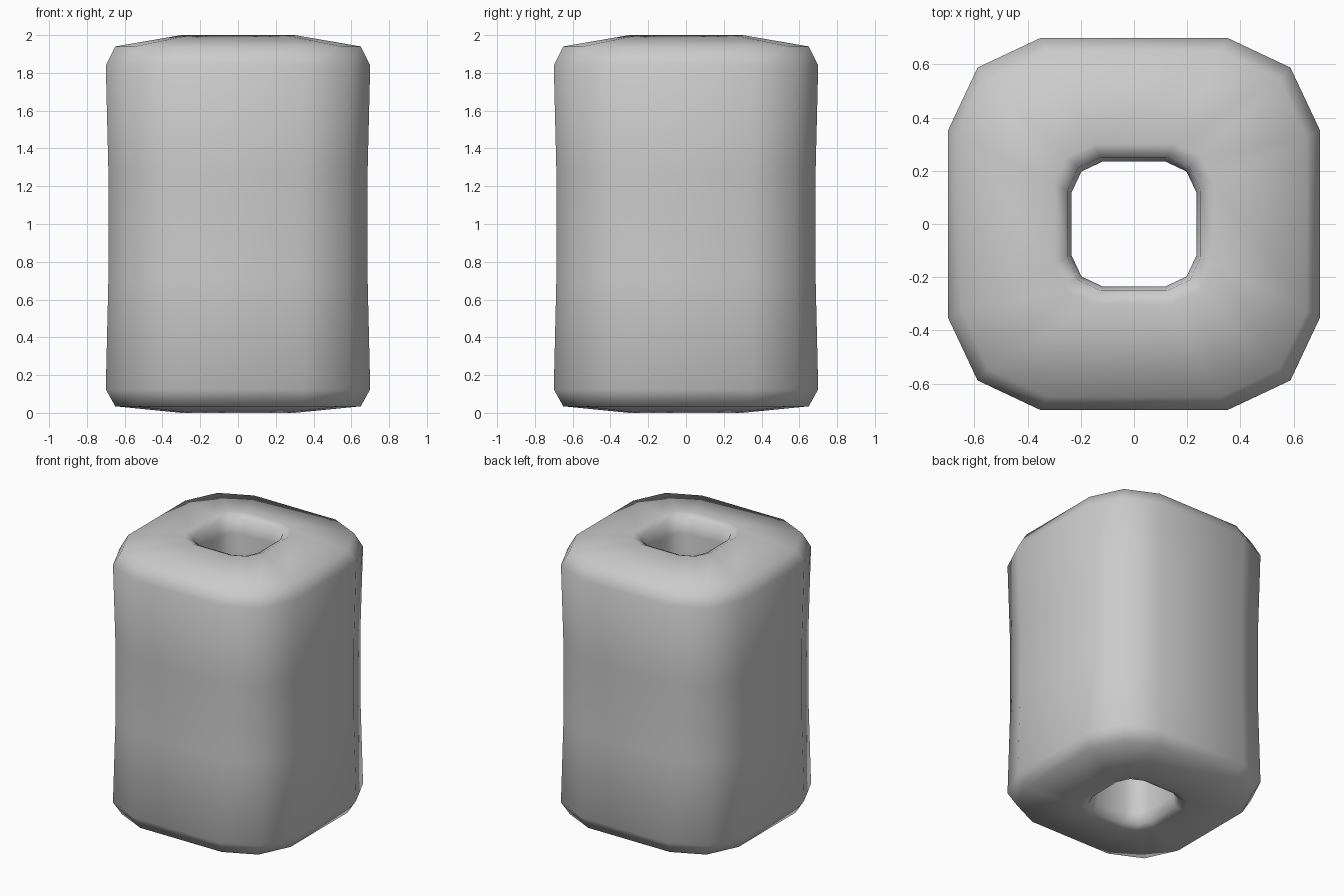
import bpy, bmesh

if "Cube" in bpy.data.objects:
    bpy.data.objects.remove(bpy.data.objects["Cube"])

# Half-width and height of each ring, going up the outside and down the bore
profile = [(0.70, 0.125), (0.686, 0.72), (0.686, 1.27), (0.70, 1.84), (0.65, 1.94),
           (0.30, 2.00), (0.25, 1.975), (0.235, 1.87), (0.235, 1.0), (0.235, 0.10),
           (0.25, 0.02), (0.30, 0.0), (0.65, 0.035)]

# Rounded-square cross-section with 12 points
section = []
x_dir, y_dir = (1, 0), (0, 1)
quarter = [(1.0, 0.5), (0.84, 0.84), (0.5, 1.0)]
for turn in range(4):
    section += quarter
    quarter = [(-y, x) for x, y in quarter]

# Hollow square block
bm = bmesh.new()
rings = [[bm.verts.new((x * r, y * r, z)) for x, y in section] for r, z in profile]
n = len(section)
for i, low in enumerate(rings):
    high = rings[(i + 1) % len(rings)]
    for j in range(n):
        k = (j + 1) % n
        bm.faces.new((low[j], low[k], high[k], high[j]))
bmesh.ops.recalc_face_normals(bm, faces=bm.faces[:])
for face in bm.faces:
    face.smooth = True
mesh = bpy.data.meshes.new("hollow_block")
bm.to_mesh(mesh)
bm.free()
bpy.context.collection.objects.link(bpy.data.objects.new("hollow_block", mesh))
